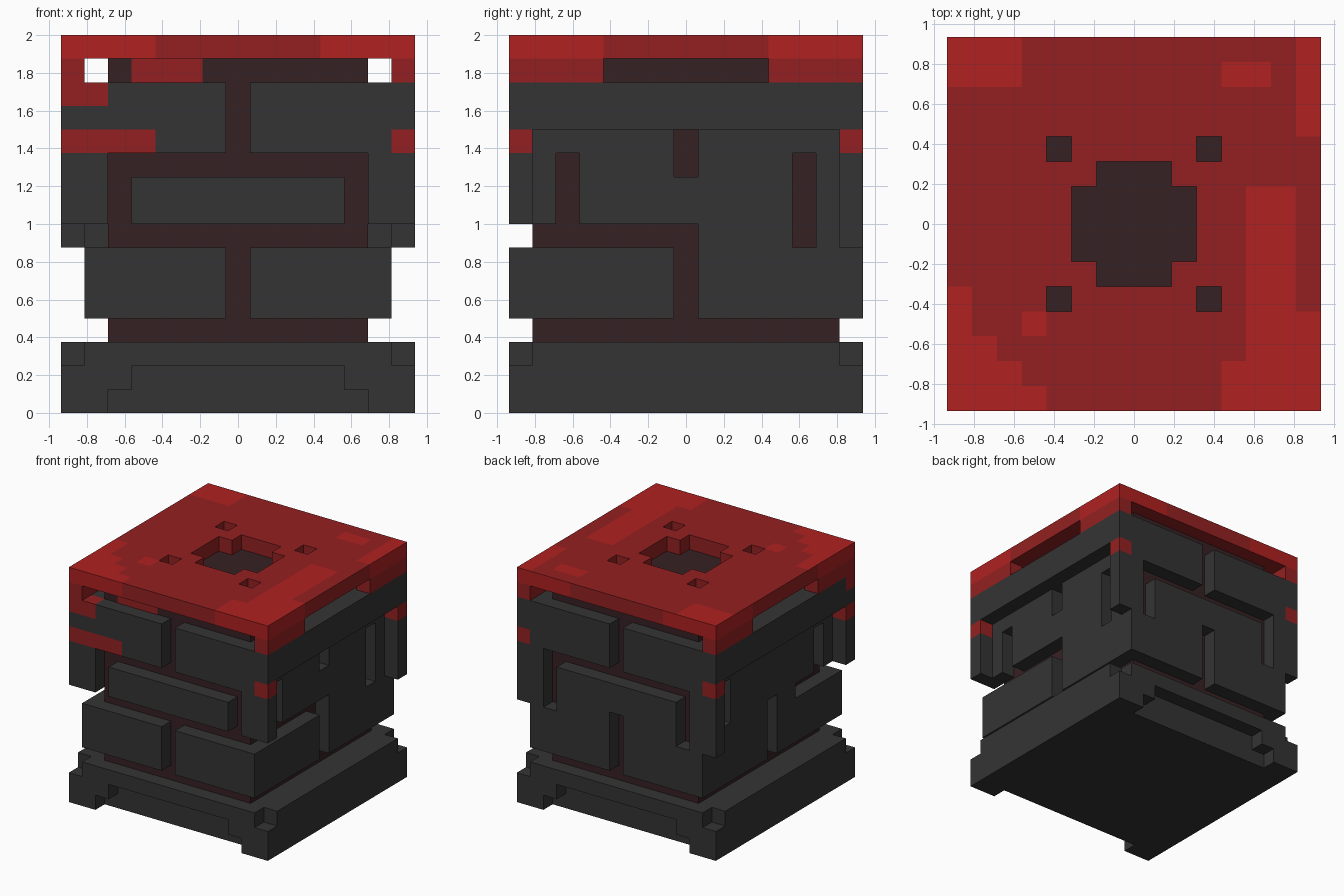
import bpy, bmesh
from mathutils import Vector

if "Cube" in bpy.data.objects:
    bpy.data.objects.remove(bpy.data.objects["Cube"], do_unlink=True)

U = 0.125  # one block; the model is 15 x 15 x 16 blocks


def material(name, rgb):
    m = bpy.data.materials.new(name)
    m.use_nodes = True
    m.diffuse_color = (*rgb, 1)
    bsdf = m.node_tree.nodes["Principled BSDF"]
    bsdf.inputs["Base Color"].default_value = (*rgb, 1)
    bsdf.inputs["Roughness"].default_value = 0.9
    return m


STONE = material("dark grey stone", (0.034, 0.034, 0.034))
MORTAR = material("dark brown mortar", (0.037, 0.015, 0.017))
RED = material("deep red", (0.296, 0.0144, 0.015))
BRIGHT = material("bright red", (0.434, 0.0152, 0.0152))


def place(p):
    return Vector(((p[0] - 7.5) * U, (p[1] - 7.5) * U, p[2] * U))


def finish(name, bm, *mats):
    bmesh.ops.recalc_face_normals(bm, faces=bm.faces)
    me = bpy.data.meshes.new(name)
    bm.to_mesh(me)
    bm.free()
    for m in mats:
        me.materials.append(m)
    ob = bpy.data.objects.new(name, me)
    bpy.context.collection.objects.link(ob)
    return ob


def box(name, xs, ys, zs, mat=STONE):
    bm = bmesh.new()
    bmesh.ops.create_cube(bm, size=1)
    for v in bm.verts:
        v.co = place([r[0] if c < 0 else r[1] for c, r in zip(v.co, (xs, ys, zs))])
    return finish(name, bm, mat)


# Core
box("mortar_core", (2, 13), (1, 14), (2.5, 15), MORTAR)
box("front_core_red_patch", (3, 6), (0.95, 1), (14, 15), RED)

# Base with arched front and back edges
box("base_body", (0, 15), (1, 14), (0, 3))
half = [(0, 2), (0, 0), (2, 0), (2, 1), (3, 1), (3, 2)]
profile = half + [(15 - x, z) for x, z in reversed(half)] + [(14, 2), (14, 3), (1, 3), (1, 2)]
for name, y in (("base_front_edge", 0), ("base_back_edge", 14)):
    bm = bmesh.new()
    face = bm.faces.new([bm.verts.new(place((x, y, z))) for x, z in profile])
    ext = bmesh.ops.extrude_face_region(bm, geom=[face], use_keep_orig=True)
    for v in ext["geom"]:
        if isinstance(v, bmesh.types.BMVert):
            v.co.y += U
    finish(name, bm, STONE)

# Front and back brick courses
for side, ys, low in (("front", (0, 1), 8), ("back", (14, 15), 7)):
    for i, (xl, xu, xc) in enumerate((((1, 7), (0, 7), (0, 2)), ((8, 14), (8, 15), (13, 15)))):
        tag = side + ("_right", "_left")[i]
        box(tag + "_lower_brick", xl, ys, (4, 7))
        box(tag + "_corner_post", xc, ys, (low, 11))
        # top course, with a red band at the outer end of its lowest row
        reach = 4 if (side, i) == ("front", 0) else 1
        red = (0, reach) if i == 0 else (15 - reach, 15)
        rest = (reach, 7) if i == 0 else (8, 15 - reach)
        box(tag + "_red_band", red, ys, (11, 12), RED)
        box(tag + "_upper_brick_foot", rest, ys, (11, 12))
        if reach == 4:
            box(tag + "_upper_brick", xu, ys, (12, 13))
            box(tag + "_red_drip", (0, 2), ys, (13, 14), RED)
            box(tag + "_upper_brick_top", (2, 7), ys, (13, 14))
        else:
            box(tag + "_upper_brick", xu, ys, (12, 14))
    box(side + "_middle_brick", (3, 12), ys, (8, 10))
for i, xs in enumerate(((3, 7), (8, 12))):
    box("back_brick_link_%d" % (i + 1), xs, (14, 15), (7, 8))

# Side walls, each a sheet of stone with slots (y0, y1, z0, z1)
walls = {
    "left": (13, [(7, 8, 4, 8), (1, 8, 7, 8), (2, 3, 8, 11), (7, 8, 10, 12), (12, 13, 7, 11)]),
    "right": (1, [(7, 8, 4, 8), (1, 5, 7, 8), (2, 3, 8, 11), (12, 13, 8, 11)]),
}
for side, (x, slots) in walls.items():
    bm = bmesh.new()
    grid = {(y, z): bm.verts.new(place((x, y, z))) for y in range(1, 15) for z in range(4, 15)}
    for y in range(1, 14):
        for z in range(4, 14):
            if not any(a <= y < b and c <= z < d for a, b, c, d in slots):
                bm.faces.new([grid[y, z], grid[y + 1, z], grid[y + 1, z + 1], grid[y, z + 1]])
    ext = bmesh.ops.extrude_face_region(bm, geom=bm.faces[:], use_keep_orig=True)
    for v in ext["geom"]:
        if isinstance(v, bmesh.types.BMVert):
            v.co.x += U
    bmesh.ops.delete(bm, geom=[v for v in bm.verts if not v.link_faces], context="VERTS")
    finish(side + "_wall", bm, STONE)
    outer = (14, 15) if x == 13 else (0, 1)
    box(side + "_upper_beam", outer, (1, 14), (12, 14))
    # Lid supports
    box(side + "_front_lid_support", outer, (0, 4), (14, 15), RED)
    box(side + "_back_lid_support", outer, (11, 15), (14, 15), RED)

# Lid: block grid with a cross opening and four small openings
holes = [(5, 10, 6, 9), (6, 9, 5, 10)] + [(x, x + 1, y, y + 1) for x in (4, 10) for y in (4, 10)]
patches = [(0, 3, 13, 15), (11, 13, 13, 14), (14, 15, 11, 15), (12, 14, 2, 9), (11, 14, 0, 2),
           (14, 15, 0, 4), (0, 1, 3, 5), (0, 2, 2, 3), (0, 3, 1, 2), (0, 4, 0, 1), (3, 4, 3, 4)]


def inside(x, y, rects):
    return any(a < x < b and c < y < d for a, b, c, d in rects)


bm = bmesh.new()
grid = {(x, y): bm.verts.new(place((x, y, 15))) for x in range(16) for y in range(16)}
for x in range(15):
    for y in range(15):
        if not inside(x + 0.5, y + 0.5, holes):
            bm.faces.new([grid[x, y], grid[x + 1, y], grid[x + 1, y + 1], grid[x, y + 1]])
ext = bmesh.ops.extrude_face_region(bm, geom=bm.faces[:], use_keep_orig=True)
for v in ext["geom"]:
    if isinstance(v, bmesh.types.BMVert):
        v.co.z += U
bmesh.ops.delete(bm, geom=[v for v in bm.verts if not v.link_faces], context="VERTS")
for f in bm.faces:
    c = f.calc_center_median() / U
    x, y = c.x + 7.5, c.y + 7.5
    if c.z > 15.9:  # top patches
        f.material_index = int(inside(x, y, patches))
    elif c.z > 15.1:  # bright rim near the corners
        on_x_side = min(x, 15 - x) < 0.1
        on_y_side = min(y, 15 - y) < 0.1
        along = y if on_x_side else x
        f.material_index = int((on_x_side or on_y_side) and (along < 4 or along > 11))
finish("lid", bm, RED, BRIGHT)
